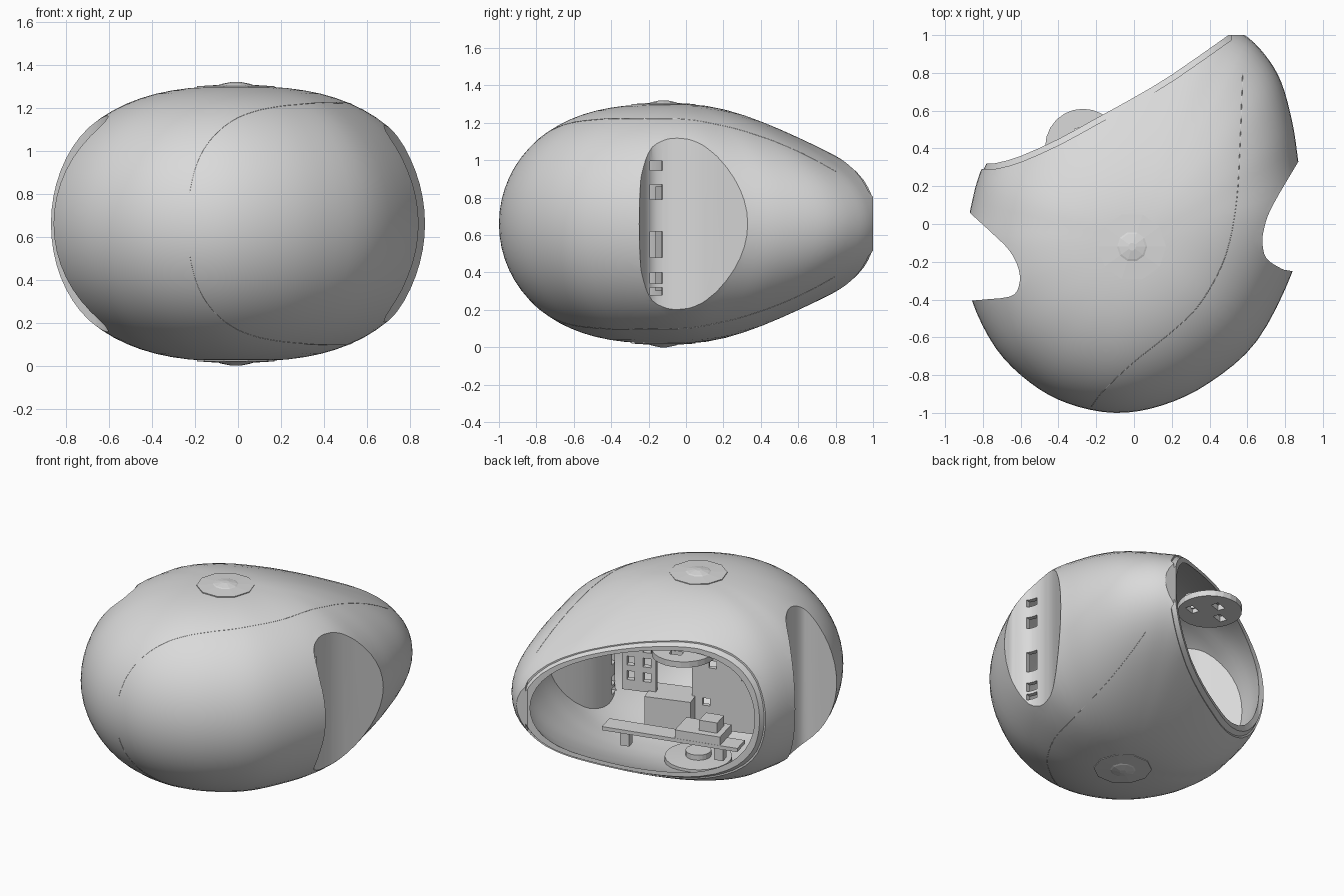
import bpy, bmesh, math
from mathutils import Vector
from mathutils.bvhtree import BVHTree

if "Cube" in bpy.data.objects:
    bpy.data.objects.remove(bpy.data.objects["Cube"])

grey = bpy.data.materials.new("plain grey")
grey.use_nodes = True
grey.diffuse_color = (0.7, 0.7, 0.7, 1)
grey.node_tree.nodes["Principled BSDF"].inputs["Base Color"].default_value = (0.7, 0.7, 0.7, 1)

MID_Z, HALF = 0.66, 0.64
CENTRE = Vector((0, -0.1))


def finish(name, bm):
    bmesh.ops.recalc_face_normals(bm, faces=bm.faces)
    mesh = bpy.data.meshes.new(name)
    bm.to_mesh(mesh)
    bm.free()
    mesh.materials.append(grey)
    ob = bpy.data.objects.new(name, mesh)
    bpy.context.collection.objects.link(ob)
    return ob


def smooth(ob, degrees=30):
    bpy.ops.object.select_all(action='DESELECT')
    ob.select_set(True)
    bpy.context.view_layer.objects.active = ob
    bpy.ops.object.shade_smooth_by_angle(angle=math.radians(degrees))


def spline(points, closed, steps=4):
    pts = [Vector(p) for p in points]
    n, out = len(pts), []
    for i in range(n if closed else n - 1):
        a, b, c, d = [pts[k % n] if closed else pts[max(0, min(n - 1, k))]
                      for k in range(i - 1, i + 3)]
        for j in range(steps):
            t = j / steps
            out.append(0.5 * (2 * b + (c - a) * t + (2 * a - 5 * b + 4 * c - d) * t ** 2
                              + (3 * b - a - 3 * c + d) * t ** 3))
    return out if closed else out + [pts[-1]]


def egg(name, outline, scale, rings=36):
    # Rings swept from the bottom pole to the top pole; the tail is lower and blunter
    bm = bmesh.new()

    def point(p, phi):
        s = math.cos(phi)
        xy = CENTRE + (p - CENTRE) * s * scale
        t = max(0, min(1, xy.y))
        h = max(0, 1 - abs(s) ** (2.6 + t)) ** 0.5 * HALF * scale
        h *= 1 - 0.32 * t * t * (3 - 2 * t)
        return (xy.x, xy.y, MID_Z + math.copysign(h, phi))

    rows = [[bm.verts.new(point(p, math.pi * (k / rings - 0.5))) for p in outline]
            for k in range(1, rings)]
    n = len(outline)
    for low, high in zip(rows, rows[1:]):
        for i in range(n):
            j = (i + 1) % n
            bm.faces.new((low[i], low[j], high[j], high[i]))
    for row, sign in ((rows[0], -1), (rows[-1], 1)):
        pole = bm.verts.new((CENTRE.x, CENTRE.y, MID_Z + sign * HALF * scale))
        for i in range(n):
            bm.faces.new((row[i], row[(i + 1) % n], pole))
    return finish(name, bm)


def prism(name, points, low=-1, high=2.5):
    bm = bmesh.new()
    face = bm.faces.new([bm.verts.new((p[0], p[1], low)) for p in points])
    moved = bmesh.ops.extrude_face_region(bm, geom=[face])["geom"]
    top = [v for v in moved if isinstance(v, bmesh.types.BMVert)]
    bmesh.ops.translate(bm, verts=top, vec=(0, 0, high - low))
    return finish(name, bm)


def box(name, loc, size, turn=0):
    bm = bmesh.new()
    bmesh.ops.create_cube(bm, size=1)
    bmesh.ops.scale(bm, verts=bm.verts, vec=size)
    ob = finish(name, bm)
    ob.location = loc
    ob.rotation_euler.z = math.radians(turn)
    return ob


def lathe(name, loc, profile, sides):
    # Solid of revolution closed by a flat cap at each end
    bm = bmesh.new()
    rows = [[bm.verts.new((r * math.cos(2 * math.pi * i / sides),
                           r * math.sin(2 * math.pi * i / sides), z)) for i in range(sides)]
            for r, z in profile]
    for a, b in zip(rows, rows[1:]):
        for i in range(sides):
            j = (i + 1) % sides
            bm.faces.new((a[i], a[j], b[j], b[i]))
    bm.faces.new(rows[0])
    bm.faces.new(rows[-1])
    ob = finish(name, bm)
    ob.location = loc
    return ob


def cut(target, cutters):
    for c in cutters:
        m = target.modifiers.new("cut", 'BOOLEAN')
        m.object, m.operation, m.solver = c, 'DIFFERENCE', 'EXACT'
    bpy.context.view_layer.update()
    done = bpy.data.meshes.new_from_object(
        target.evaluated_get(bpy.context.evaluated_depsgraph_get()))
    target.modifiers.clear()
    target.data = done
    for c in cutters:
        bpy.data.objects.remove(c)


def grow(points, amount, inner):
    # Push an open line of points towards the inner side
    out = []
    for i, p in enumerate(points):
        t = points[min(i + 1, len(points) - 1)] - points[max(i - 1, 0)]
        normal = Vector((-t.y, t.x)).normalized()
        if normal.dot(inner) < 0:
            normal = -normal
        out.append(p + normal * amount)
    return out


# Plan outlines: whole body, the two side wells and the slanted rear opening
body_plan = spline([(.84, -.25), (.91, .05), (.87, .33), (.84, .53), (.78, .75), (.69, .9),
                    (.57, 1.01), (.35, 1.11), (-.1, 1.04), (-.5, .76), (-.78, .35), (-.87, .06),
                    (-.9, -.15), (-.86, -.4), (-.73, -.66), (-.55, -.84), (-.35, -.95),
                    (-.1, -1), (.15, -.96), (.4, -.84), (.65, -.62)], True)
left_well = spline([(1.1, .71), (.87, .33), (.73, .09), (.69, -.02), (.68, -.1), (.7, -.18),
                    (.77, -.23), (.84, -.25), (1.2, -.3)], False, 3)
right_well = spline([(-1.2, .36), (-.87, .06), (-.75, -.05), (-.66, -.14), (-.61, -.24),
                     (-.61, -.33), (-.66, -.385), (-.85, -.405), (-1.2, -.45)], False, 3)
rear_line = spline([(.5, 1), (.2, .79), (0, .67), (-.2, .56), (-.4, .45),
                    (-.6, .36), (-.72, .325), (-.8, .32), (-1.2, .32)], False, 2)
behind = Vector((-1.2, 1.8))

# Hollow shell: the cavity keeps a wall around both wells
shell = egg("body_shell", body_plan, 1.0)
bm = bmesh.new()
bm.from_mesh(shell.data)
skin = BVHTree.FromBMesh(bm)
bm.free()
cavity = egg("cavity", body_plan, 0.95)
cut(cavity, [prism("well_wall", grow(left_well, .03, Vector((-1, 0)))),
             prism("well_wall", grow(right_well, .03, Vector((1, 0))))])
# Shallow stepped lip around the rear opening
lip = prism("lip", grow(rear_line, .03, Vector((0, -1))) + [behind, Vector((.48, 1.8))])
cut(lip, [egg("lip_core", body_plan, 0.988)])
cut(shell, [cavity, prism("well", left_well), prism("well", right_well), lip,
            prism("rear", [Vector((1.2, 1))] + rear_line + [behind, Vector((1.2, 1.8))])])
# Slots in the front wall of the left well
cut(shell, [box("slot", (.69, -.16, z), (.13, .07, height), 12) for z, height in
            ((.3, .04), (.37, .06), (.55, .14), (.83, .08), (.97, .05))])
smooth(shell)

# Shallow hubs on the crown and underneath
hub_profile = [(.18, -.04), (.18, 0), (.08, .006), (.07, .01), (.02, .02)]
for name, side in (("top_hub", 1), ("bottom_hub", -1)):
    lathe(name, (-.01, -.12, MID_Z + side * HALF), [(r, z * side) for r, z in hub_profile], 10)

# Fine panel seam following the skin
seam_plan = spline([(-.225, -.965), (-.16, -.88), (0, -.73), (.2, -.57), (.35, -.42),
                    (.48, -.18), (.54, .1), (.56, .4), (.575, .8)], False, 6)
track = []
for side, line in ((-1, reversed(seam_plan)), (1, seam_plan)):
    for p in line:
        hit = skin.ray_cast(Vector((p.x, p.y, side * 5)), Vector((0, 0, -side)))[0]
        if hit:
            track.append(hit)
curve = bpy.data.curves.new("panel_seam", 'CURVE')
curve.dimensions = '3D'
curve.bevel_depth = .002
curve.bevel_resolution = 0
line = curve.splines.new('POLY')
line.points.add(len(track) - 1)
for point, p in zip(line.points, track):
    point.co = (*p, 1)
curve.materials.append(grey)
bpy.context.collection.objects.link(bpy.data.objects.new("panel_seam", curve))

# Round plates inside: one reaching out of the opening, one on the floor
upper = lathe("upper_plate", (-.27, .41, 1.03), [(.2, -.02), (.2, .02)], 24)
cut(upper, [box("slot", (-.27 + x, .41 + y, 1.03), (.08, .05, .2), 18)
            for x, y in ((0, .08), (.1, -.05), (-.1, -.02))])
lathe("upper_plate_post", (-.22, .3, 1.1), [(.05, -.06), (.05, .05)], 10)
lathe("floor_plate", (-.08, -.02, .09), [(.21, -.03), (.21, .01), (.08, .015), (.08, .05)], 20)

# Cross beam behind the opening, with its legs and equipment
box("cross_beam", (-.1, .28, .36), (.9, .13, .025), 14)
for x, y in ((.2, .36), (-.4, .2)):
    box("beam_leg", (x, y, .3), (.06, .06, .1), 14)
box("beam_tray", (-.27, .2, .4), (.3, .2, .06), 14)
box("beam_motor", (-.32, .18, .46), (.12, .12, .08), 14)
box("core_block", (.08, .03, .4), (.3, .22, .22), 18)

# Upright boards with rows of slots
board = box("slotted_board", (.28, .1, .7), (.22, .04, .4), 18)
cut(board, [box("slot", (.28 + x, .1 + x / 3, .7 + z), (.05, .1, .06), 18)
            for x in (-.05, .05) for z in (-.1, 0, .1)])
rear_board = box("rear_board", (-.25, -.08, .58), (.44, .03, .56), 18)
cut(rear_board, [box("slot", (-.25 + x, -.08 + x / 3, .58 + z), (.05, .1, .05), 18)
                 for x, z in ((-.12, .1), (.08, .16), (.12, -.1))])
